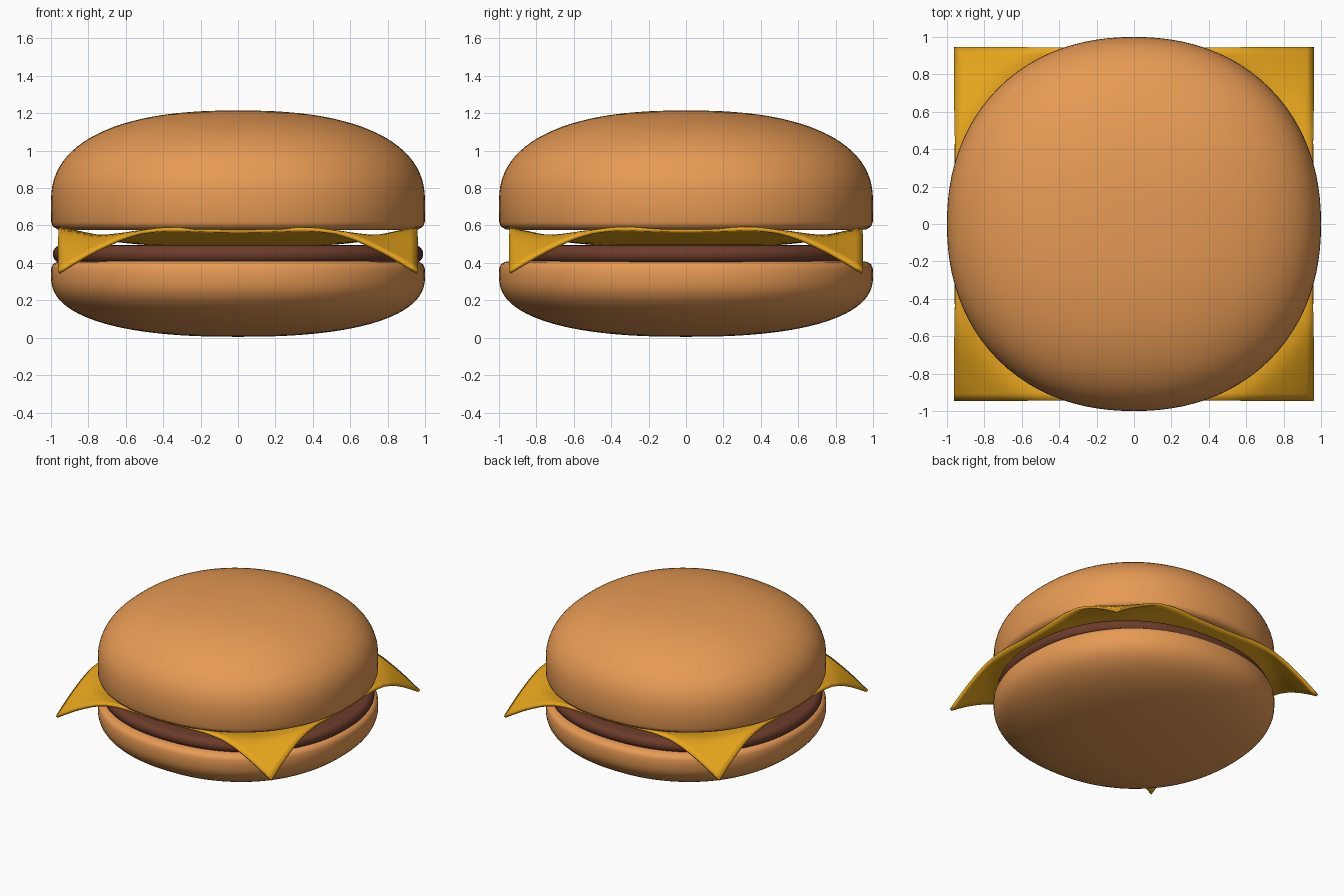
import bpy, bmesh, math

if "Cube" in bpy.data.objects:
    bpy.data.objects.remove(bpy.data.objects["Cube"])


def material(name, rgb):
    m = bpy.data.materials.new(name)
    m.diffuse_color = (*rgb, 1)
    m.use_nodes = True
    m.node_tree.nodes["Principled BSDF"].inputs["Base Color"].default_value = m.diffuse_color
    return m


def finish(name, bm, mat):
    bmesh.ops.recalc_face_normals(bm, faces=bm.faces)
    me = bpy.data.meshes.new(name)
    bm.to_mesh(me)
    bm.free()
    me.materials.append(mat)
    ob = bpy.data.objects.new(name, me)
    bpy.context.collection.objects.link(ob)
    for p in me.polygons:
        p.use_smooth = True
    return ob


def norm(x, y, n):
    return (abs(x) ** n + abs(y) ** n) ** (1 / n)


def lathe(name, profile, mat, ry=1.0, steps=96):
    """Spin an (r, z) profile, then make its plan very slightly square."""
    bm = bmesh.new()
    vs = [bm.verts.new((r, 0, z)) for r, z in profile]
    es = [bm.edges.new(p) for p in zip(vs, vs[1:])]
    bmesh.ops.spin(bm, geom=vs + es, cent=(0, 0, 0), axis=(0, 0, 1),
                   angle=math.tau, steps=steps)
    bmesh.ops.remove_doubles(bm, verts=bm.verts, dist=1e-4)
    for v in bm.verts:
        x, y = v.co.x, v.co.y
        if math.hypot(x, y) > 1e-5:
            k = math.hypot(x, y) / norm(x, y, 2.17)
            v.co.x, v.co.y = x * k, y * k * ry
    return finish(name, bm, mat)


def dome(z0, h, n=24, e=2 / 2.4):
    """Full, superelliptic quarter curve from the rim (r = 1) to the axis."""
    angles = [i / n * math.pi / 2 for i in range(n)]
    return [(math.cos(a) ** e, z0 + h * math.sin(a) ** e) for a in angles] + [(0, z0 + h)]


bread = material("bread", (0.80, 0.325, 0.09))
meat = material("meat", (0.15, 0.045, 0.024))
yellow = material("cheese", (0.80, 0.38, 0.012))

# Buns: flat inner face, small rounded rim, full dome
lathe("top_bun", [(0, .575), (.6, .575), (.93, .575), (.965, .58), (.99, .595), (.999, .62)]
      + dome(.72, .495), bread)
lathe("bottom_bun", [(0, .41), (.6, .41), (.94, .41), (.97, .405), (.99, .392), (.999, .37)]
      + dome(.33, -.325), bread)

# Patty: thin disc with a rounded edge, slightly narrower front to back
edge = [(.945 + .045 * math.cos(a), .447 + .047 * math.sin(a))
        for a in [math.pi * (i / 12 - .5) for i in range(13)]]
lathe("patty", [(0, .4), (.6, .4)] + edge + [(.6, .496), (0, .498)], meat, ry=.95)

# Cheese slice: square sheet, dished in the middle, edges lifted, corners drooping
dish = [(0, .504), (.5, .506), (.62, .518), (.75, .539), (.85, .561), (.96, .586), (1.2, .59)]
droop = [(0, 0), (.98, 0), (1.03, .004), (1.08, .02), (1.14, .06), (1.215, .122), (1.36, .252)]


def lookup(table, t):
    for (a, p), (b, q) in zip(table, table[1:]):
        if t <= b:
            return p + (q - p) * (t - a) / (b - a)
    return table[-1][1]


bm = bmesh.new()
bmesh.ops.create_grid(bm, x_segments=48, y_segments=48, size=1)
for v in bm.verts:
    x, y = v.co.x * .958, v.co.y * .943
    # the middle of each edge sags a little between its two humps
    sag = .016 * max(0, 1 - (min(abs(x), abs(y)) / .33) ** 2) * max(abs(x), abs(y)) ** 8
    z = lookup(dish, norm(x, y, 10)) - lookup(droop, math.hypot(x, y)) - sag
    v.co = (x, y, z)
cheese = finish("cheese_slice", bm, yellow)
solid = cheese.modifiers.new("thickness", "SOLIDIFY")
solid.thickness = .02
solid.offset = 0

# Keep the crisp edges of the slice
bpy.ops.object.select_all(action="DESELECT")
cheese.select_set(True)
bpy.context.view_layer.objects.active = cheese
bpy.ops.object.shade_smooth_by_angle(angle=math.radians(40))
